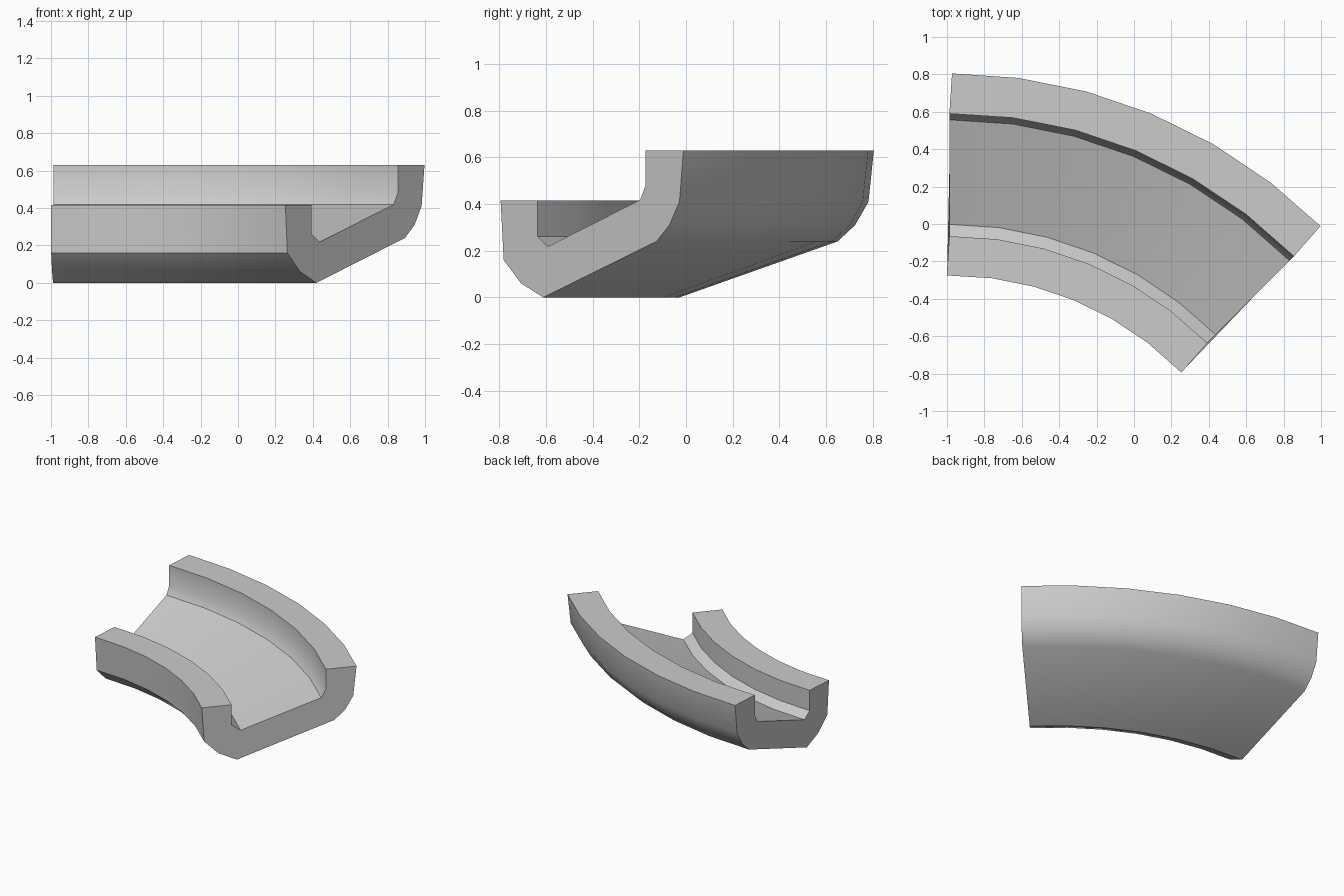
import bpy, bmesh
from math import sin, cos, pi

if "Cube" in bpy.data.objects:
    bpy.data.objects.remove(bpy.data.objects["Cube"])

# Sweep centre and segments of the 45 degree bend
CX, CY, STEPS = -0.987, -2.015, 6

# Banked channel section: (radius, height, inward shift at the two ends)
PROFILE = [
    # inside surface, low rail to high rail
    (1.95, 0.415, 0), (1.95, 0.262, 0), (2.013, 0.218, 0),
    (2.572, 0.418, 0), (2.605, 0.48, 0), (2.605, 0.63, 0),
    # outside surface, high rail back to low rail
    (2.82, 0.63, 0.014), (2.797, 0.41, 0.013), (2.74, 0.31, 0.009),
    (2.665, 0.24, 0.006), (1.987, 0.0, -0.002), (1.857, 0.06, -0.007),
    (1.757, 0.16, -0.012), (1.74, 0.415, -0.014),
]


def section(bm, i):
    """One ring of the channel at step i."""
    a = pi / 2 - pi / 4 * i / STEPS
    side = 1 if i == 0 else (-1 if i == STEPS else 0)
    return [bm.verts.new((CX + r * cos(a) + side * t * sin(a),
                          CY + r * sin(a) - side * t * cos(a), z))
            for r, z, t in PROFILE]


# Curved channel with two rails
bm = bmesh.new()
rings = [section(bm, i) for i in range(STEPS + 1)]
n = len(PROFILE)
for a, b in zip(rings, rings[1:]):
    for j in range(n):
        k = (j + 1) % n
        bm.faces.new((a[j], a[k], b[k], b[j]))

# End faces
bm.faces.new(rings[0])
bm.faces.new(rings[-1][::-1])
bmesh.ops.recalc_face_normals(bm, faces=bm.faces)

mesh = bpy.data.meshes.new("curved_channel")
bm.to_mesh(mesh)
bm.free()
channel = bpy.data.objects.new("curved_channel", mesh)
bpy.context.collection.objects.link(channel)
bpy.context.view_layer.objects.active = channel
channel.select_set(True)
bpy.ops.object.shade_smooth_by_angle(angle=pi / 6)
